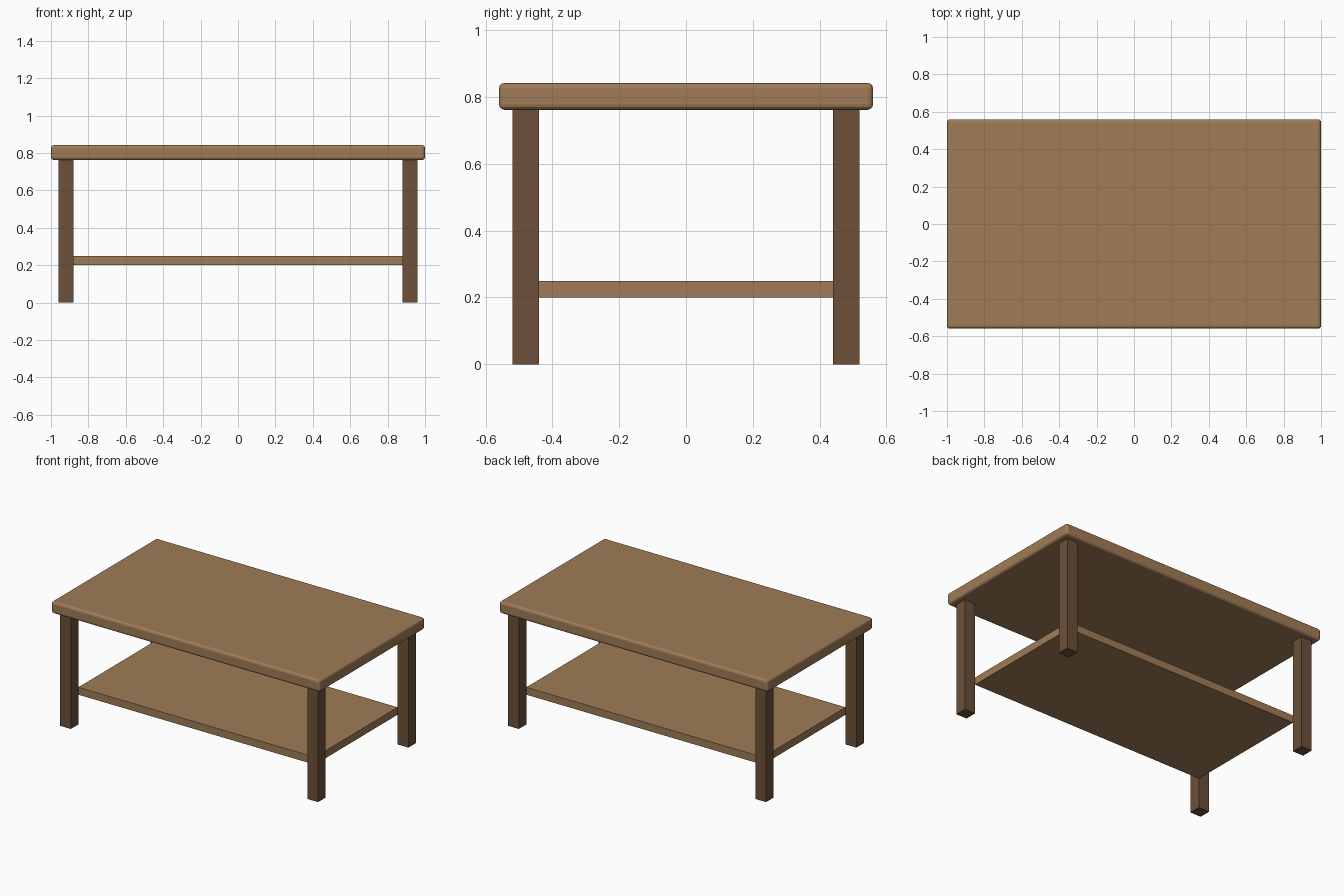
import bpy

old = bpy.data.objects.get("Cube")
if old:
    bpy.data.objects.remove(old, do_unlink=True)


def material(name, rgb):
    mat = bpy.data.materials.new(name)
    mat.use_nodes = True
    mat.diffuse_color = (*rgb, 1)
    mat.node_tree.nodes["Principled BSDF"].inputs["Base Color"].default_value = (*rgb, 1)
    return mat


def box(name, centre, size, mat):
    bpy.ops.mesh.primitive_cube_add(size=1, location=centre)
    obj = bpy.context.object
    obj.name = name
    obj.scale = size
    bpy.ops.object.transform_apply(location=False, rotation=False, scale=True)
    obj.data.materials.append(mat)
    return obj


light_wood = material("light_wood", (0.35, 0.2, 0.095))
dark_wood = material("dark_wood", (0.15, 0.08, 0.04))

LEG = 0.08
LEG_X, LEG_Y = 0.92, 0.48
TOP_BOTTOM, TOP_THICK = 0.762, 0.08

# Table top with softened edges
top = box("table_top", (0, 0, TOP_BOTTOM + TOP_THICK / 2), (2, 1.12, TOP_THICK), light_wood)
bevel = top.modifiers.new("soft_edges", "BEVEL")
bevel.width = 0.016
bevel.segments = 3

# Lower shelf fitted between the inner leg corners
box("shelf", (0, 0, 0.225), (2 * LEG_X - LEG, 2 * LEG_Y - LEG, 0.05), light_wood)

# Four square legs
for side, sx in (("left", 1), ("right", -1)):
    for end, sy in (("front", -1), ("back", 1)):
        box(f"{end}_{side}_leg", (sx * LEG_X, sy * LEG_Y, TOP_BOTTOM / 2),
            (LEG, LEG, TOP_BOTTOM), dark_wood)
